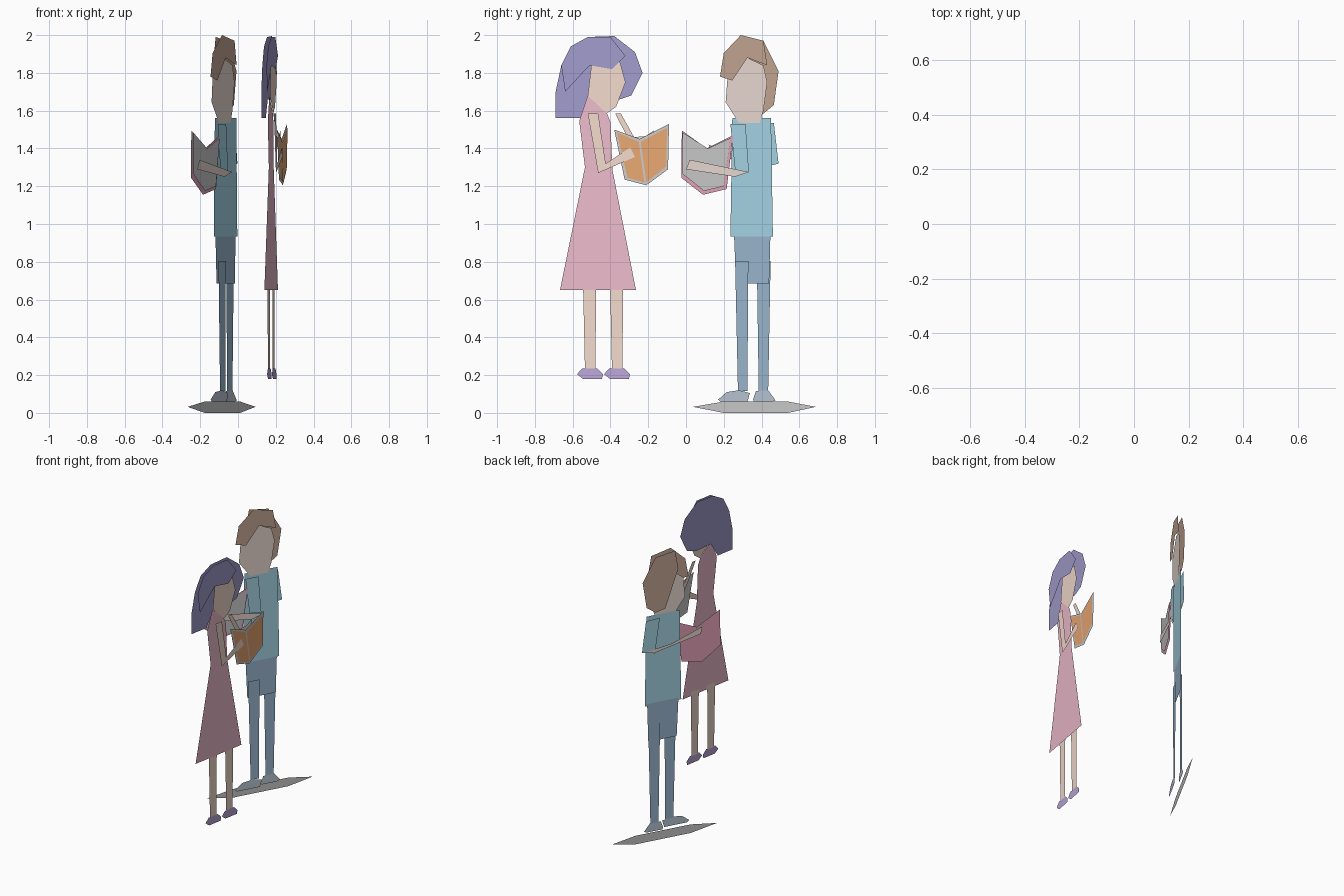
import bpy

# Two flat cut-out figures: every part is a thin sheet on a slanted upright
# plane x = base + slope * y, stacked in layers.
COLOURS = {
    "purple": (0.36, 0.33, 0.60), "pink": (0.85, 0.50, 0.60), "skin": (0.90, 0.70, 0.61),
    "orange": (0.82, 0.39, 0.17), "violet": (0.50, 0.39, 0.70), "brown": (0.56, 0.39, 0.30),
    "sky": (0.39, 0.68, 0.81), "denim": (0.33, 0.48, 0.63), "shoe_blue": (0.49, 0.57, 0.67),
    "page": (0.72, 0.71, 0.72), "rose": (0.80, 0.38, 0.50), "ground": (0.80, 0.79, 0.80),
    "pale_skin": (0.84, 0.71, 0.65),
}
MATS = {}
for key, col in COLOURS.items():
    MATS[key] = bpy.data.materials.new(key)
    MATS[key].diffuse_color = (*col, 1)


def sheet(plane, name, colour, layer, *outlines):
    """Flat part from (y, z) outlines, wound to face +x."""
    base, slope = plane
    verts, faces = [], []
    for pts in outlines:
        area = sum(a[0] * b[1] - b[0] * a[1] for a, b in zip(pts, pts[1:] + pts[:1]))
        pts = pts if area > 0 else pts[::-1]
        faces.append(range(len(verts), len(verts) + len(pts)))
        verts += [(base + layer + slope * y, y, z) for y, z in pts]
    me = bpy.data.meshes.new(name)
    me.from_pydata(verts, [], [list(f) for f in faces])
    me.materials.append(MATS[colour])
    ob = bpy.data.objects.new(name, me)
    bpy.context.collection.objects.link(ob)


def shift(pts, dy):
    return [(y + dy, z) for y, z in pts]


WOMAN = (0.259, 0.179)
MAN = (-0.287, 0.553)

# --- woman: hair, head, dress
sheet(WOMAN, "woman_back_hair", "purple", -0.012,
      [(-.69, 1.56), (-.69, 1.70), (-.66, 1.84), (-.61, 1.94), (-.52, 1.99), (-.38, 1.995),
       (-.27, 1.91), (-.23, 1.80), (-.29, 1.68), (-.365, 1.655), (-.50, 1.66), (-.56, 1.56)])
sheet(WOMAN, "woman_fringe", "purple", 0.010,
      [(-.66, 1.84), (-.64, 1.70), (-.51, 1.84), (-.39, 1.82), (-.32, 1.89),
       (-.40, 1.99), (-.52, 1.99), (-.61, 1.94)])
sheet(WOMAN, "woman_head", "skin", 0.003,
      [(-.52, 1.68), (-.42, 1.585), (-.37, 1.62), (-.32, 1.75), (-.35, 1.86), (-.50, 1.85)])
sheet(WOMAN, "dress", "pink", 0.0,
      [(-.52, 1.68), (-.42, 1.59), (-.40, 1.54), (-.39, 1.29), (-.265, .65),
       (-.667, .65), (-.535, 1.30), (-.565, 1.545)])

# --- woman: arms
sheet(WOMAN, "woman_near_arm", "skin", 0.025,
      [(-.52, 1.585), (-.465, 1.585), (-.425, 1.32), (-.465, 1.27)],
      [(-.465, 1.27), (-.425, 1.32), (-.295, 1.405), (-.27, 1.355)])
sheet(WOMAN, "woman_far_arm", "skin", -0.004,
      [(-.375, 1.585), (-.345, 1.585), (-.275, 1.46), (-.265, 1.395), (-.305, 1.45)],
      [(-.265, 1.395), (-.275, 1.46), (-.215, 1.465), (-.17, 1.495), (-.165, 1.47)])

# --- woman: legs and shoes
leg = [(-.545, .68), (-.475, .68), (-.48, .23), (-.535, .23)]
shoe = [(-.577, .205), (-.55, .235), (-.47, .235), (-.44, .205), (-.445, .18), (-.545, .18)]
for side, dy in (("left", 0), ("right", .143)):
    sheet(WOMAN, f"woman_leg_{side}", "skin", -0.005, shift(leg, dy))
    sheet(WOMAN, f"woman_shoe_{side}", "violet", -0.002, shift(shoe, dy))

# --- woman: open book
sheet(WOMAN, "orange_book_cover", "page", 0.016,
      [(-.38, 1.50), (-.245, 1.45), (-.09, 1.53), (-.095, 1.29), (-.21, 1.205), (-.325, 1.235)])
sheet(WOMAN, "orange_book_panels", "orange", 0.020,
      [(-.365, 1.485), (-.25, 1.435), (-.22, 1.22), (-.31, 1.245)],
      [(-.24, 1.435), (-.10, 1.51), (-.105, 1.305), (-.21, 1.22)])

# --- man: hair and head
sheet(MAN, "man_fringe", "brown", 0.042,
      [(.18, 1.78), (.20, 1.905), (.29, 2.0), (.41, 1.97), (.43, 1.84), (.325, 1.88), (.245, 1.76)])
sheet(MAN, "man_back_hair", "brown", 0.008,
      [(.29, 1.99), (.41, 1.97), (.49, 1.81), (.465, 1.63), (.41, 1.585), (.35, 1.60), (.27, 1.86)])
sheet(MAN, "man_head", "pale_skin", 0.031,
      [(.325, 1.88), (.41, 1.84), (.43, 1.75), (.41, 1.60), (.39, 1.535),
       (.28, 1.535), (.21, 1.645), (.22, 1.78)])

# --- man: shirt, sleeves, forearms
sheet(MAN, "shirt", "sky", 0.029, [(.245, 1.56), (.45, 1.56), (.46, .935), (.235, .935)])
sheet(MAN, "near_sleeve", "sky", 0.050, [(.235, 1.53), (.315, 1.53), (.333, 1.275), (.26, 1.285)])
sheet(MAN, "far_sleeve", "sky", 0.013, [(.38, 1.54), (.465, 1.535), (.49, 1.32), (.41, 1.30)])
sheet(MAN, "near_forearm", "pale_skin", 0.072, [(0, 1.29), (.02, 1.34), (.333, 1.275), (.26, 1.25)])
sheet(MAN, "far_forearm", "pale_skin", 0.010, [(.41, 1.305), (.49, 1.32), (.13, 1.37), (.12, 1.42)])

# --- man: trousers, legs, shoes
sheet(MAN, "trousers", "denim", 0.027, [(.254, .95), (.447, .95), (.44, .685), (.265, .685)])
sheet(MAN, "near_leg", "denim", 0.040, [(.26, .805), (.33, .805), (.325, .115), (.275, .115)])
sheet(MAN, "far_leg", "denim", 0.017, [(.375, .805), (.448, .805), (.435, .115), (.385, .115)])
sheet(MAN, "near_shoe", "shoe_blue", 0.048,
      [(.17, .07), (.215, .11), (.28, .12), (.338, .105), (.325, .058), (.185, .058)])
sheet(MAN, "far_shoe", "shoe_blue", 0.018,
      [(.355, .07), (.37, .115), (.435, .12), (.475, .065), (.45, .058), (.36, .058)])

# --- man: open book
sheet(MAN, "rose_book_cover", "rose", 0.052,
      [(-.022, 1.495), (.11, 1.40), (.25, 1.47), (.215, 1.185), (.09, 1.155), (-.025, 1.245)])
sheet(MAN, "rose_book_pages", "page", 0.060,
      [(-.018, 1.485), (.115, 1.40), (.095, 1.175), (-.018, 1.265)],
      [(.115, 1.40), (.235, 1.455), (.20, 1.20), (.095, 1.175)])

# --- upright ground patch under the man
sheet(MAN, "ground_patch", "ground", 0.0,
      [(.037, .032), (.20, .06), (.54, .06), (.688, .032), (.54, 0), (.20, 0)])
